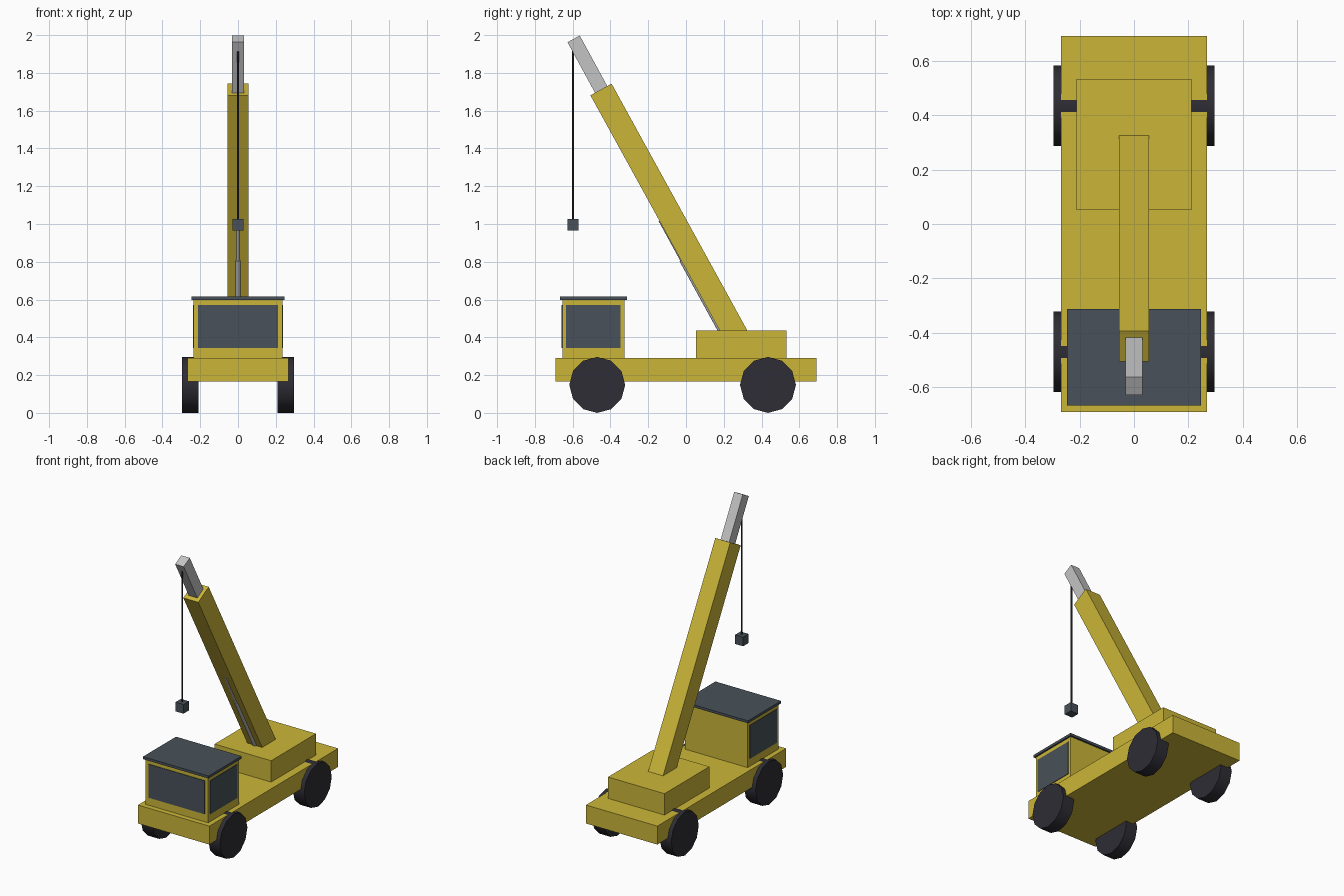
import bpy
import math
from mathutils import Vector

if "Cube" in bpy.data.objects:
    bpy.data.objects.remove(bpy.data.objects["Cube"], do_unlink=True)


def material(name, rgb):
    m = bpy.data.materials.new(name)
    m.use_nodes = True
    colour = (*rgb, 1)
    m.diffuse_color = colour
    m.node_tree.nodes["Principled BSDF"].inputs["Base Color"].default_value = colour
    return m


YELLOW = material("construction yellow", (0.60, 0.47, 0.04))
SLATE = material("slate", (0.065, 0.083, 0.10))
GREY = material("light grey", (0.55, 0.55, 0.55))
RUBBER = material("dark rubber", (0.027, 0.026, 0.035))


def finish(name, mat):
    ob = bpy.context.object
    ob.name = name
    ob.data.materials.append(mat)
    return ob


def box(name, low, high, mat):
    """Axis-aligned box between two corners."""
    low, high = Vector(low), Vector(high)
    bpy.ops.mesh.primitive_cube_add(size=1, location=(low + high) / 2)
    ob = finish(name, mat)
    ob.scale = high - low
    return ob


def beam(name, start, end, width, depth, mat):
    """Rectangular beam in the x = 0 plane, points given as (y, z)."""
    a, b = Vector((0, *start)), Vector((0, *end))
    d = b - a
    bpy.ops.mesh.primitive_cube_add(
        size=1, location=(a + b) / 2, rotation=(math.atan2(-d.y, d.z), 0, 0))
    ob = finish(name, mat)
    ob.scale = (width, depth, d.length)
    return ob


def rod(name, start, end, radius, sides, mat):
    """Round bar between two points, smooth around its side."""
    a, b = Vector(start), Vector(end)
    d = b - a
    bpy.ops.mesh.primitive_cylinder_add(
        vertices=sides, radius=radius, depth=d.length, location=(a + b) / 2,
        rotation=d.to_track_quat('Z', 'Y').to_euler())
    ob = finish(name, mat)
    bpy.ops.object.shade_smooth_by_angle(angle=math.radians(50))
    return ob


# Chassis and turntable
box("chassis", (-0.268, -0.69, 0.165), (0.268, 0.69, 0.29), YELLOW)
box("turntable", (-0.212, 0.052, 0.28), (0.212, 0.533, 0.435), YELLOW)

# Cab with roof and windows
box("cab", (-0.235, -0.655, 0.28), (0.235, -0.325, 0.60), YELLOW)
box("cab_roof", (-0.246, -0.667, 0.598), (0.246, -0.313, 0.615), SLATE)
box("windscreen", (-0.211, -0.659, 0.343), (0.211, -0.652, 0.57), SLATE)
for side, sign in (("left", 1), ("right", -1)):
    box(f"{side}_window", (sign * 0.2355 - 0.0035, -0.636, 0.343),
        (sign * 0.2355 + 0.0035, -0.346, 0.57), SLATE)

# Wheels
R = 0.148
for end, y in (("front", -0.47), ("rear", 0.434)):
    for side, sign in (("left", 1), ("right", -1)):
        rod(f"{end}_{side}_wheel", (sign * 0.21, y, R), (sign * 0.296, y, R),
            R, 12, RUBBER)

# Telescopic boom, sloping forward over the cab
beam("boom", (0.288, 0.37), (-0.45, 1.712), 0.112, 0.128, YELLOW)
beam("boom_extension", (-0.34, 1.512), (-0.595, 1.98), 0.064, 0.074, GREY)

# Lifting ram under the boom
rod("ram_barrel", (0, 0.194, 0.42), (0, -0.02, 0.81), 0.016, 12, GREY)
rod("ram_piston", (0, -0.015, 0.80), (0, -0.135, 1.02), 0.011, 12, GREY)

# Hoist cable and load block
rod("hoist_cable", (0, -0.598, 1.02), (0, -0.598, 1.95), 0.005, 8, RUBBER)
box("load_block", (-0.03, -0.627, 0.965), (0.03, -0.569, 1.027), SLATE)
